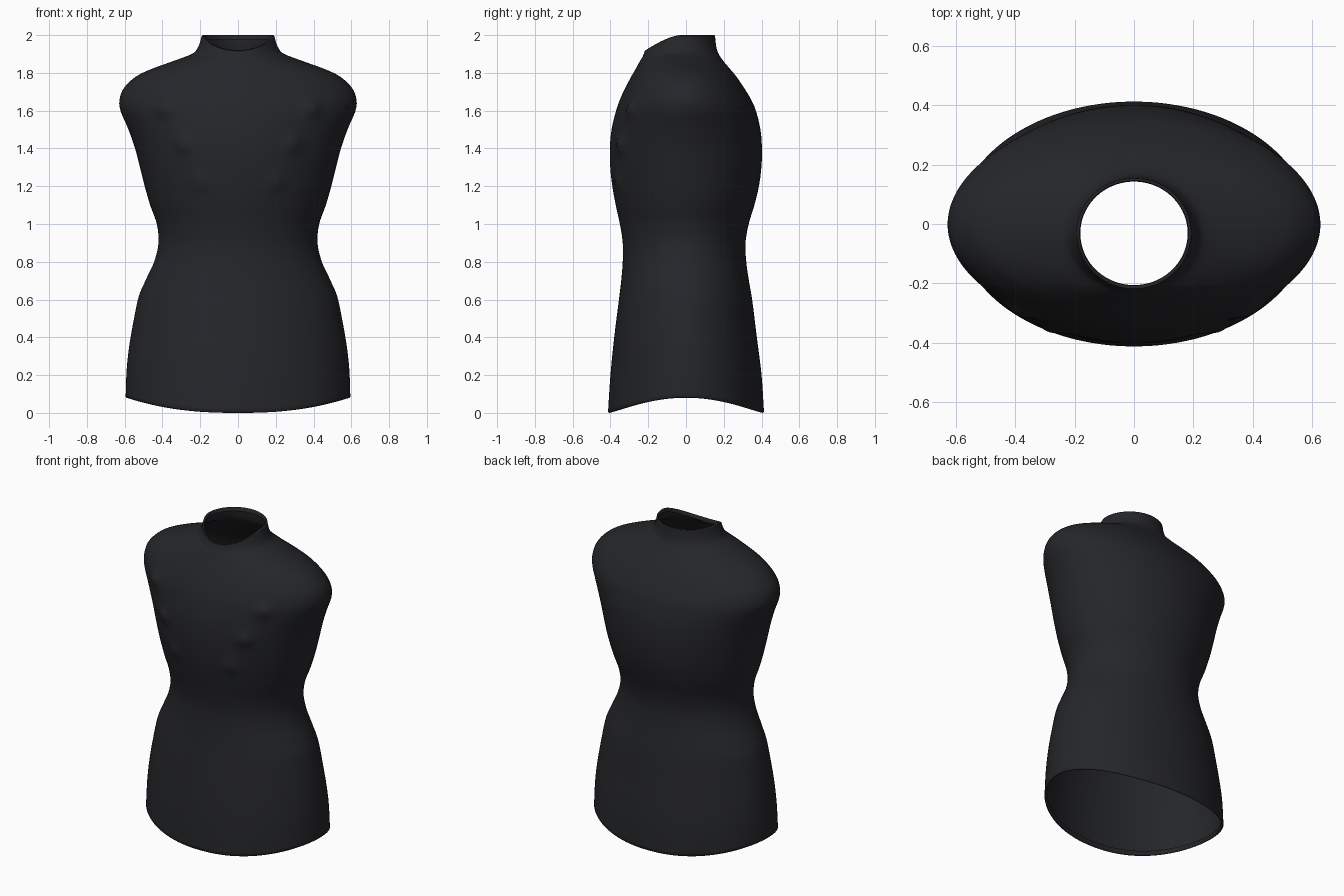
import bpy, bmesh
from math import sin, cos, pi, exp, hypot

SEG, SUB = 180, 5

# Body sections: height, half width, front y, back y, front neck drop
KEYS = [
    (0.00, 0.595, -0.413, 0.413, 0),
    (0.20, 0.588, -0.400, 0.400, 0),
    (0.40, 0.566, -0.380, 0.375, 0),
    (0.60, 0.530, -0.355, 0.350, 0),
    (0.70, 0.490, -0.343, 0.333, 0),
    (0.80, 0.444, -0.335, 0.319, 0),
    (0.90, 0.421, -0.335, 0.315, 0),
    (1.00, 0.430, -0.350, 0.332, 0),
    (1.10, 0.465, -0.372, 0.362, 0),
    (1.20, 0.494, -0.390, 0.386, 0),
    (1.30, 0.519, -0.401, 0.399, 0),
    (1.40, 0.545, -0.403, 0.402, 0),
    (1.50, 0.580, -0.394, 0.394, 0),
    (1.60, 0.622, -0.370, 0.370, 0),
    (1.66, 0.627, -0.349, 0.344, 0),
    (1.72, 0.604, -0.322, 0.308, 0),
    (1.78, 0.541, -0.290, 0.267, 0),
    (1.82, 0.460, -0.267, 0.234, 0),
    (1.86, 0.350, -0.248, 0.200, 0.005),
    (1.90, 0.245, -0.233, 0.173, 0.020),
    (1.93, 0.215, -0.228, 0.162, 0.040),
    (1.97, 0.199, -0.222, 0.156, 0.065),
    (2.00, 0.192, -0.217, 0.154, 0.080),
]

# Small raised spots on the chest: x, z, height
SPOTS = [(0.385, 1.61, 0.022), (0.285, 1.42, 0.020), (0.20, 1.22, 0.012)]


def catmull(a, b, c, d, t):
    return tuple(0.5 * (2*q + (r-p)*t + (2*p-5*q+4*r-s)*t*t + (3*q-p-3*r+s)*t**3)
                 for p, q, r, s in zip(a, b, c, d))


def smooth_sections(keys):
    out = []
    for i in range(len(keys) - 1):
        a, d = keys[max(i-1, 0)], keys[min(i+2, len(keys)-1)]
        out += [catmull(a, keys[i], keys[i+1], d, k / SUB) for k in range(SUB)]
    return out + [keys[-1]]


def inset(k, dz, d):
    return (k[0] + dz, k[1] - d, k[2] + d, k[3] - d, k[4])


def ring(bm, sec):
    z, w, f, b, drop = sec
    cy, h = (f + b) / 2, (b - f) / 2
    hem = 0.08 * max(0, 1 - z / 0.5)
    verts = []
    for i in range(SEG):
        a = 2 * pi * i / SEG
        c, s = cos(a), sin(a)
        x, y = w * c, cy + h * s
        zz = z + hem * abs(c) ** 2.4 - drop * max(0, -s) ** 1.5
        if s < 0:
            nx, ny = c / w, s / h
            n = hypot(nx, ny)
            push = sum(p * exp(-((abs(x) - sx)**2 + (zz - sz)**2) / (2 * 0.032**2))
                       for sx, sz, p in SPOTS)
            x, y = x + push * nx / n, y + push * ny / n
        verts.append(bm.verts.new((x, y, zz)))
    return verts


# Fitted shell with lips rolled inward at hem and neck
secs = smooth_sections(KEYS)
secs = ([inset(KEYS[0], 0.03, 0.016), inset(KEYS[0], 0.006, 0.013), inset(KEYS[0], 0, 0.006)]
        + [inset(KEYS[0], 0.006, 0)] + secs[1:-1] + [inset(KEYS[-1], -0.004, 0)]
        + [inset(KEYS[-1], 0, 0.004), inset(KEYS[-1], -0.004, 0.009), inset(KEYS[-1], -0.025, 0.011)])
bm = bmesh.new()
rings = [ring(bm, s) for s in secs]
for lo, hi in zip(rings, rings[1:]):
    for i in range(SEG):
        j = (i + 1) % SEG
        bm.faces.new((lo[i], lo[j], hi[j], hi[i])).smooth = True
mesh = bpy.data.meshes.new("torso_garment")
bm.to_mesh(mesh)
bm.free()
garment = bpy.data.objects.new("torso_garment", mesh)
bpy.context.collection.objects.link(garment)

# Near-black cloth
mat = bpy.data.materials.new("black_cloth")
mat.diffuse_color = (0.018, 0.019, 0.022, 1)
mesh.materials.append(mat)
